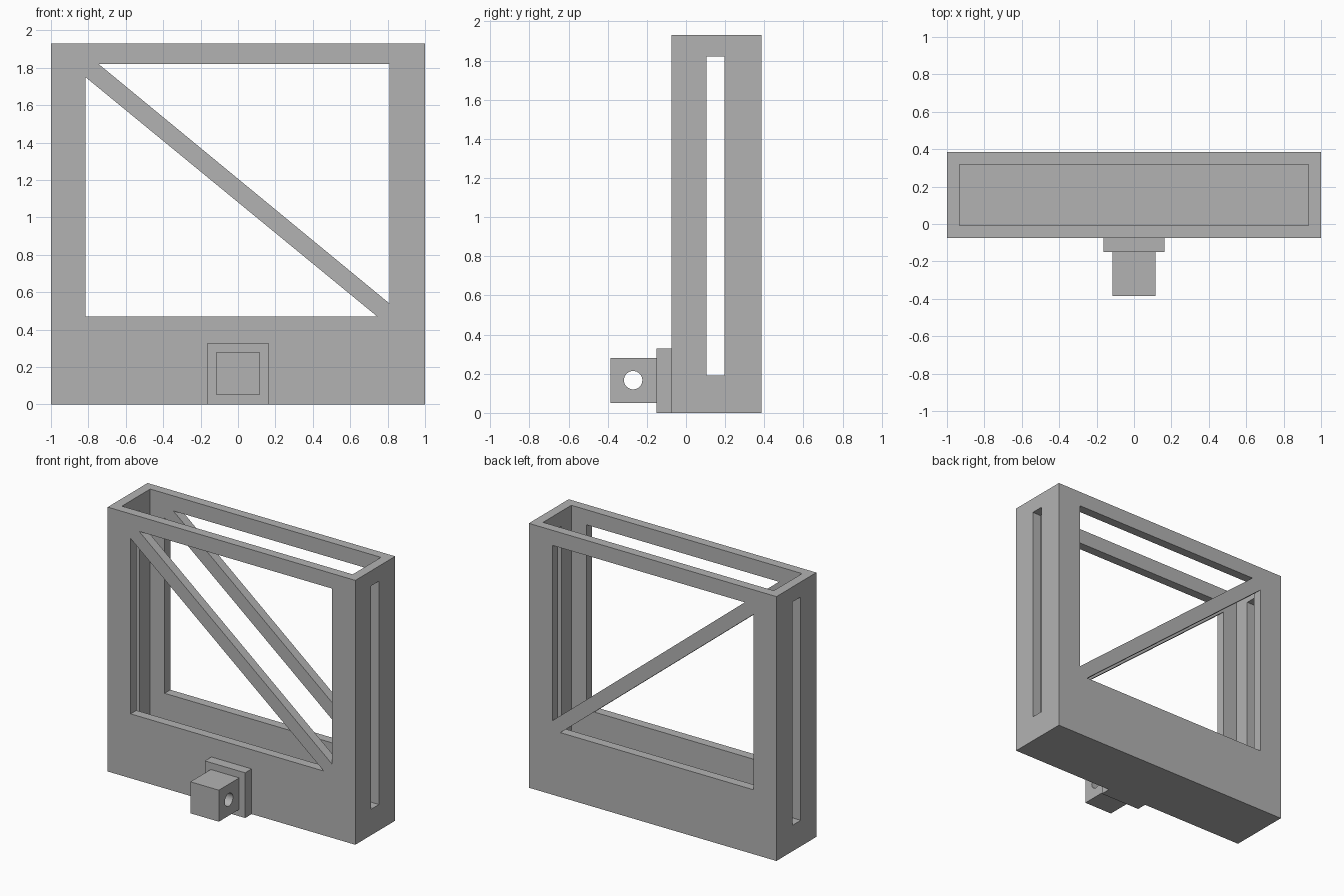
import bpy
import bmesh
from mathutils import Matrix, Vector

cube = bpy.data.objects.get("Cube")
if cube:
    bpy.data.objects.remove(cube, do_unlink=True)

# Single grey finish
GREY = (0.45, 0.45, 0.45, 1.0)
grey = bpy.data.materials.new("plain_grey")
grey.use_nodes = True
grey.diffuse_color = GREY
grey.node_tree.nodes["Principled BSDF"].inputs["Base Color"].default_value = GREY


def finish(name, bm):
    bmesh.ops.recalc_face_normals(bm, faces=bm.faces)
    mesh = bpy.data.meshes.new(name)
    bm.to_mesh(mesh)
    bm.free()
    mesh.materials.append(grey)
    obj = bpy.data.objects.new(name, mesh)
    bpy.context.collection.objects.link(obj)
    return obj


def box(name, x, y, z):
    """Box between (min, max) pairs on each axis."""
    bm = bmesh.new()
    size = Matrix.Diagonal((x[1] - x[0], y[1] - y[0], z[1] - z[0], 1))
    centre = Vector((sum(x) / 2, sum(y) / 2, sum(z) / 2))
    bmesh.ops.create_cube(bm, size=1, matrix=Matrix.Translation(centre) @ size)
    return finish(name, bm)


def prism(name, points, y):
    """Extrude an outline in the xz plane between two depths."""
    bm = bmesh.new()
    face = bm.faces.new([bm.verts.new((px, y[0], pz)) for px, pz in points])
    out = bmesh.ops.extrude_face_region(bm, geom=[face])
    verts = [g for g in out["geom"] if isinstance(g, bmesh.types.BMVert)]
    bmesh.ops.translate(bm, verts=verts, vec=(0, y[1] - y[0], 0))
    return finish(name, bm)


def cut(obj, cutters):
    """Subtract the cutters, bake the result and discard them."""
    for c in cutters:
        c.hide_render = True
        mod = obj.modifiers.new("cut", "BOOLEAN")
        mod.operation = "DIFFERENCE"
        mod.solver = "EXACT"
        mod.object = c
    graph = bpy.context.evaluated_depsgraph_get()
    baked = bpy.data.meshes.new_from_object(obj.evaluated_get(graph))
    obj.modifiers.clear()
    obj.data = baked
    for c in cutters:
        bpy.data.objects.remove(c, do_unlink=True)


# Open-topped case with braced windows and side slots
LEFT, RIGHT, BOTTOM, TOP = -0.815, 0.81, 0.47, 1.82
THROUGH = (-0.3, 0.6)
case = box("open_case", (-1, 1), (-0.075, 0.385), (0, 1.93))
cut(case, [
    box("cavity_cutter", (-0.932, 0.932), (-0.008, 0.318), (0.07, 2.2)),
    prism("upper_window_cutter",
          [(-0.745, TOP), (RIGHT, TOP), (RIGHT, 0.54)], THROUGH),
    prism("lower_window_cutter",
          [(LEFT, 1.75), (LEFT, BOTTOM), (0.745, BOTTOM)], THROUGH),
    box("side_slot_cutter", (-1.2, 1.2), (0.105, 0.197), (0.19, TOP)),
])

# Mounting plate on the front
box("mount_plate", (-0.163, 0.163), (-0.15, -0.075), (0, 0.33))

# Lug with a cross hole
lug = box("mount_lug", (-0.115, 0.115), (-0.385, -0.15), (0.05, 0.28))
bm = bmesh.new()
bmesh.ops.create_cone(
    bm, cap_ends=True, segments=32, radius1=0.047, radius2=0.047, depth=0.6,
    matrix=Matrix.Translation((0, -0.27, 0.167)) @ Matrix.Rotation(1.5708, 4, "Y"))
cut(lug, [finish("pin_hole_cutter", bm)])
bpy.ops.object.select_all(action="DESELECT")
lug.select_set(True)
bpy.context.view_layer.objects.active = lug
bpy.ops.object.shade_smooth_by_angle()
